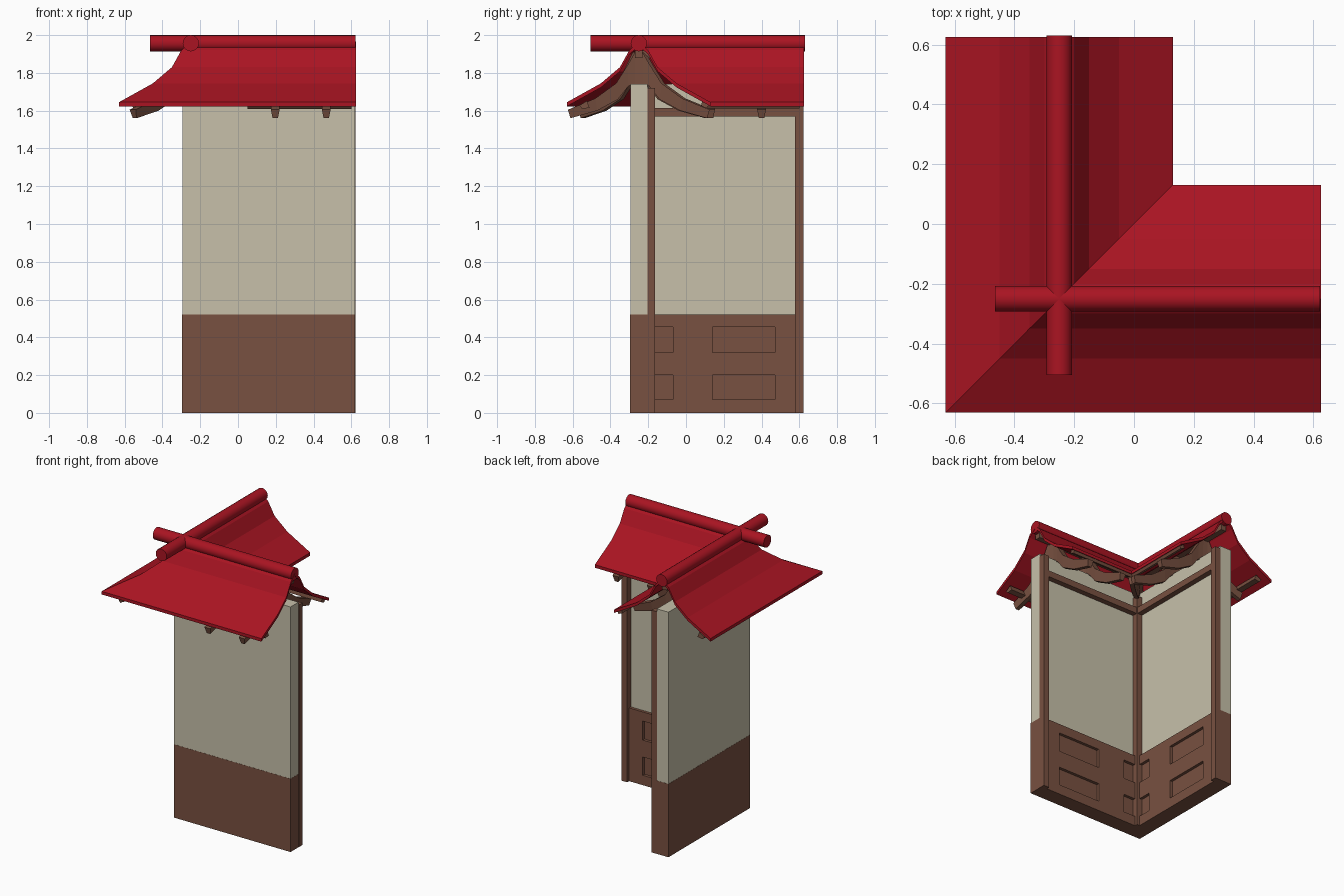
import bpy, bmesh, math
from mathutils import Vector

if "Cube" in bpy.data.objects:
    bpy.data.objects.remove(bpy.data.objects["Cube"])


def material(name, rgb):
    m = bpy.data.materials.new(name)
    m.diffuse_color = (*rgb, 1)
    m.use_nodes = True
    m.node_tree.nodes["Principled BSDF"].inputs["Base Color"].default_value = m.diffuse_color
    return m


RED = material("red_tile", (0.40, 0.007, 0.016))
CREAM = material("cream_plaster", (0.57, 0.53, 0.40))
BROWN = material("brown_wood", (0.19, 0.082, 0.052))
C, END = -0.25, 0.622          # wall centre line and open ends of the two wings


def loft(name, rings, mat, smooth=False):
    """Skin a list of closed rings and cap both ends."""
    bm = bmesh.new()
    loops = [[bm.verts.new(p) for p in r] for r in rings]
    n = len(loops[0])
    for a, b in zip(loops, loops[1:]):
        for i in range(n):
            j = (i + 1) % n
            bm.faces.new((a[i], a[j], b[j], b[i]))
    bm.faces.new(loops[0])
    bm.faces.new(loops[-1])
    bmesh.ops.recalc_face_normals(bm, faces=bm.faces)
    me = bpy.data.meshes.new(name)
    bm.to_mesh(me)
    bm.free()
    me.materials.append(mat)
    ob = bpy.data.objects.new(name, me)
    bpy.context.collection.objects.link(ob)
    if smooth:
        for o in bpy.context.selected_objects:
            o.select_set(False)
        ob.select_set(True)
        bpy.context.view_layer.objects.active = ob
        bpy.ops.object.shade_smooth_by_angle(angle=math.radians(40))
    return ob


def corner_sweep(name, section, mat, end=END):
    """Sweep a (offset, z) section round the L with a mitred corner."""
    return loft(name, [[(end, C + d, z) for d, z in section],
                       [(C + d, C + d, z) for d, z in section],
                       [(C + d, end, z) for d, z in section]], mat)


def rect(d0, d1, z0, z1):
    return [(d0, z0), (d1, z0), (d1, z1), (d0, z1)]


def box(name, x0, x1, y0, y1, z0, z1, mat):
    return loft(name, [[(x, y, z) for x, y in ((x0, y0), (x1, y0), (x1, y1), (x0, y1))]
                       for z in (z0, z1)], mat)


def swapped(ob):
    """Mirror an object's mesh across the x = y diagonal."""
    for v in ob.data.vertices:
        v.co.x, v.co.y = v.co.y, v.co.x
    ob.data.flip_normals()
    return ob


# Plaster wall and timber lower wall
corner_sweep("plaster_wall", rect(-0.045, 0.045, 0.5, 1.74), CREAM, 0.619)
dado = corner_sweep("lower_wall", rect(-0.046, 0.065, 0, 0.52), BROWN, 0.62)

# Recessed panels on the inner faces
for swap in (False, True):
    for a, b in ((-0.175, -0.07), (0.14, 0.47)):
        for z0, z1 in ((0.07, 0.20), (0.32, 0.455)):
            cutter = box("panel_cutter", a, b, C + 0.045, C + 0.1, z0, z1, BROWN)
            cutter.hide_render = True
            if swap:
                swapped(cutter)
            mod = dado.modifiers.new("panel", 'BOOLEAN')
            mod.operation, mod.object, mod.solver = 'DIFFERENCE', cutter, 'EXACT'
            bpy.context.view_layer.objects.active = dado
            bpy.ops.object.modifier_apply(modifier=mod.name)
            bpy.data.objects.remove(cutter)

# Inner frame: corner post, end posts, top beam
I0, I1 = C + 0.045, C + 0.087
box("corner_post", I0, I1, I0, I1, 0, 1.70, BROWN)
for swap in (False, True):
    post = box("end_post", 0.577, 0.621, I0, I1, 0, 1.72, BROWN)
    if swap:
        swapped(post)
corner_sweep("top_beam", rect(0.04, 0.083, 1.57, 1.615), BROWN, 0.618)

# Curved roof, mitred along the diagonal
half = [(0.05, 1.92), (0.10, 1.83), (0.20, 1.745), (0.38, 1.645)]
top = [(-d, z) for d, z in reversed(half)] + [(0, 1.965)] + half
corner_sweep("roof", top + [(d, z - 0.022) for d, z in reversed(top)], RED, 0.625)


# Round ridge poles crossing at the corner
def ridge(name, start, end, along_x):
    ring = [(0.043 * math.cos(t * math.tau / 16), 0.043 * math.sin(t * math.tau / 16))
            for t in range(16)]
    return loft(name, [[(s, C + u, 1.957 + v) if along_x else (C + u, s, 1.957 + v)
                        for u, v in ring] for s in (start, end)], RED, True)


ridge("front_ridge", -0.465, 0.622, True)
ridge("side_ridge", -0.505, 0.63, False)

# Curved rafters with a tapered section: (offset, top z, underside offset, underside z)
RAFTER = [(0.02, 1.91, 0.02, 1.74), (0.06, 1.84, 0.055, 1.73), (0.12, 1.745, 0.11, 1.66),
          (0.23, 1.665, 0.22, 1.60), (0.375, 1.605, 0.362, 1.56)]


def rafter(name, origin, direction, outer=1.0):
    o, d = Vector(origin), Vector(direction)
    side = Vector((-d.y, d.x, 0)).normalized()
    path = [(-a * outer, z, -b * outer, w) for a, z, b, w in reversed(RAFTER)] + RAFTER
    up = Vector((0, 0, 1))
    rings = []
    for a, z, b, w in path:
        t, u = o + d * a + up * z, o + d * b + up * w
        rings.append([t - side * 0.023, t + side * 0.023, u + side * 0.014, u - side * 0.014])
    return loft(name, rings, BROWN)


for x in (0.197, 0.467):
    rafter("front_rafter", (x, C, 0), (0, 1, 0))
for y in (0.13, 0.40):
    rafter("side_rafter", (C, y, 0), (1, 0, 0), 0.82)
rafter("hip_rafter", (C, C, 0), (1, 1, 0), 0.82)

# Purlins: ridge and inner ones turn the corner, outer ones are straight
corner_sweep("ridge_purlin", rect(-0.02, 0.02, 1.88, 1.92), BROWN, 0.60)
corner_sweep("inner_purlin", [(0.33, 1.625), (0.36, 1.612), (0.37, 1.63), (0.335, 1.65)],
             BROWN, 0.60)
outer = [(-0.315, 1.627), (-0.275, 1.652), (-0.26, 1.615), (-0.30, 1.61)]
for swap in (False, True):
    p = loft("outer_purlin", [[(x, C + d, z) for d, z in outer] for x in (0.05, 0.60)], BROWN)
    if swap:
        swapped(p)
